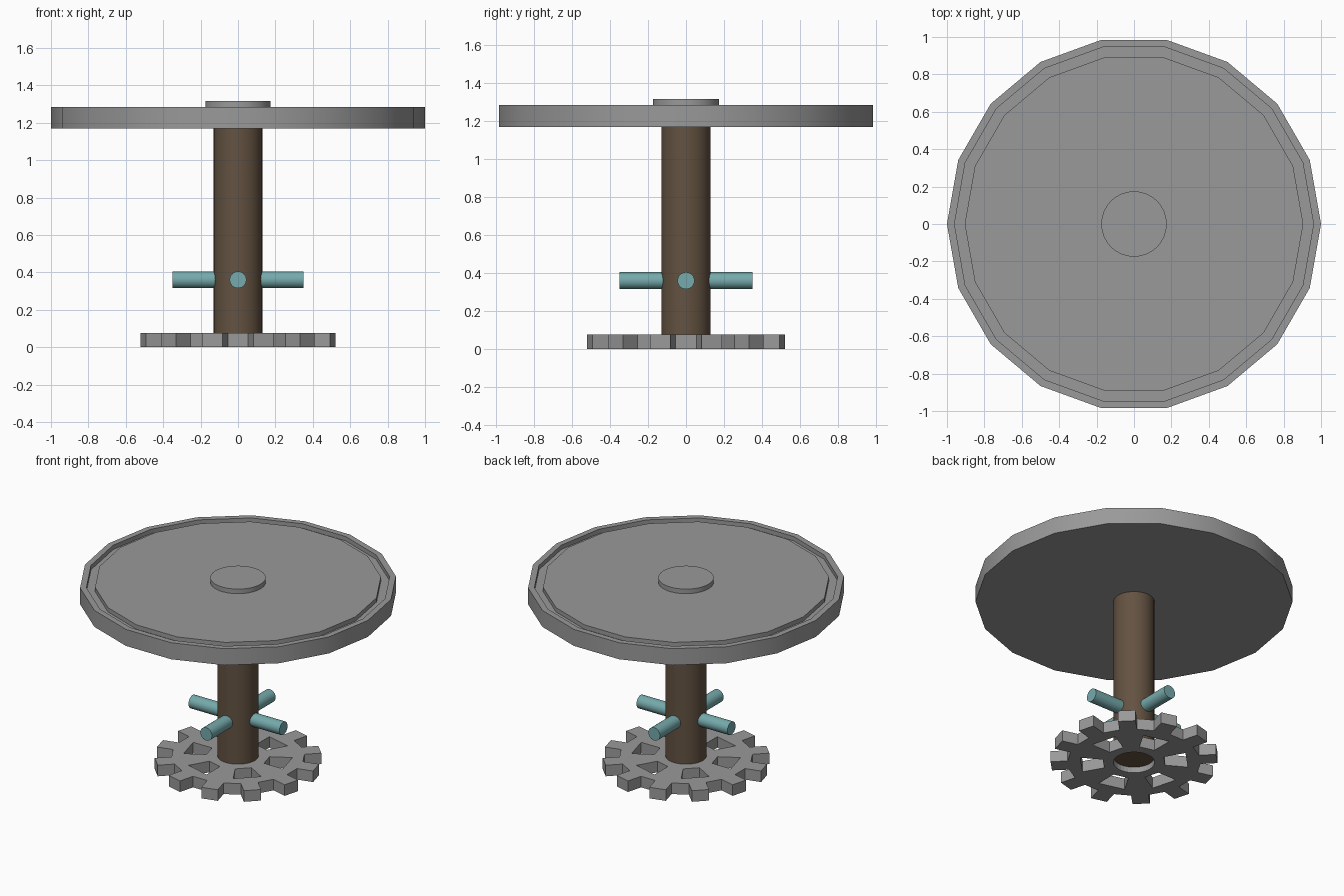
import bpy
from math import sin, cos, pi, radians
from mathutils import Matrix

if "Cube" in bpy.data.objects:
    bpy.data.objects.remove(bpy.data.objects["Cube"])


def material(name, rgb):
    m = bpy.data.materials.new(name)
    m.diffuse_color = (*rgb, 1)
    m.use_nodes = True
    m.node_tree.nodes["Principled BSDF"].inputs["Base Color"].default_value = m.diffuse_color
    return m


def activate(obj):
    bpy.ops.object.select_all(action='DESELECT')
    obj.select_set(True)
    bpy.context.view_layer.objects.active = obj


def lathe(name, profile, sides, mat):
    """Revolve (radius, z) points around z, capping both ends."""
    verts = [(r * cos(2 * pi * i / sides), r * sin(2 * pi * i / sides), z)
             for r, z in profile for i in range(sides)]
    faces = [(k * sides + i, k * sides + (i + 1) % sides,
              (k + 1) * sides + (i + 1) % sides, (k + 1) * sides + i)
             for k in range(len(profile) - 1) for i in range(sides)]
    faces.append(tuple(reversed(range(sides))))
    faces.append(tuple(range((len(profile) - 1) * sides, len(profile) * sides)))
    mesh = bpy.data.meshes.new(name)
    mesh.from_pydata(verts, [], faces)
    mesh.materials.append(mat)
    obj = bpy.data.objects.new(name, mesh)
    bpy.context.collection.objects.link(obj)
    activate(obj)
    bpy.ops.object.shade_smooth_by_angle(angle=radians(30))
    return obj


def plate(name, outlines, z0, z1, mat):
    """Extrude a flat shape; inner outlines become holes."""
    curve = bpy.data.curves.new(name, 'CURVE')
    curve.dimensions, curve.fill_mode = '2D', 'BOTH'
    curve.extrude = (z1 - z0) / 2
    curve.materials.append(mat)
    for pts in outlines:
        s = curve.splines.new('POLY')
        s.points.add(len(pts) - 1)
        for p, (x, y) in zip(s.points, pts):
            p.co = (x, y, 0, 1)
        s.use_cyclic_u = True
    obj = bpy.data.objects.new(name, curve)
    bpy.context.collection.objects.link(obj)
    obj.location.z = (z0 + z1) / 2
    activate(obj)
    bpy.ops.object.convert(target='MESH')
    bpy.ops.object.shade_flat()
    return bpy.context.object


def turn(x, y, a):
    return (x * cos(a) - y * sin(a), x * sin(a) + y * cos(a))


def polar(r, a):
    return (r * cos(a), r * sin(a))


grey = material("dark_grey", (0.32, 0.32, 0.32))
brown = material("brown", (0.125, 0.085, 0.053))
teal = material("teal", (0.18, 0.40, 0.41))

# Table top with a groove just inside the rim
lathe("table_top", [(1, 1.17), (1, 1.285), (0.96, 1.285), (0.96, 1.255),
                    (0.905, 1.255), (0.905, 1.285)], 18, grey)
lathe("top_boss", [(0.175, 1.28), (0.175, 1.317)], 32, grey)

# Post
lathe("post", [(0.13, 0.04), (0.13, 1.17)], 32, brown)

# Toothed base wheel: twelve straight teeth, six windows, centre hole
half, root, tip = 0.055, 0.416, 0.524
rim = []
for k in range(12):
    a = radians(15 + 30 * k)
    rim += [turn(x, y, a) for x, y in
            ((root, -half), (tip, -half), (tip, half), (root, half))]
holes = [[polar(0.13, 2 * pi * i / 32) for i in range(32)]]
for k in range(6):
    a, w = radians(15 + 60 * k), radians(15)
    holes.append([polar(0.20, a - w), polar(0.345, a - w),
                  polar(0.345, a + w), polar(0.20, a + w)])
plate("base_wheel", [rim] + holes, 0, 0.077, grey)

# Four pegs around the post
for k in range(4):
    peg = lathe(f"peg_{k + 1}", [(0.045, 0.11), (0.045, 0.35)], 24, teal)
    peg.matrix_world = (Matrix.Translation((0, 0, 0.36))
                        @ Matrix.Rotation(k * pi / 2, 4, 'Z')
                        @ Matrix.Rotation(pi / 2, 4, 'Y'))
